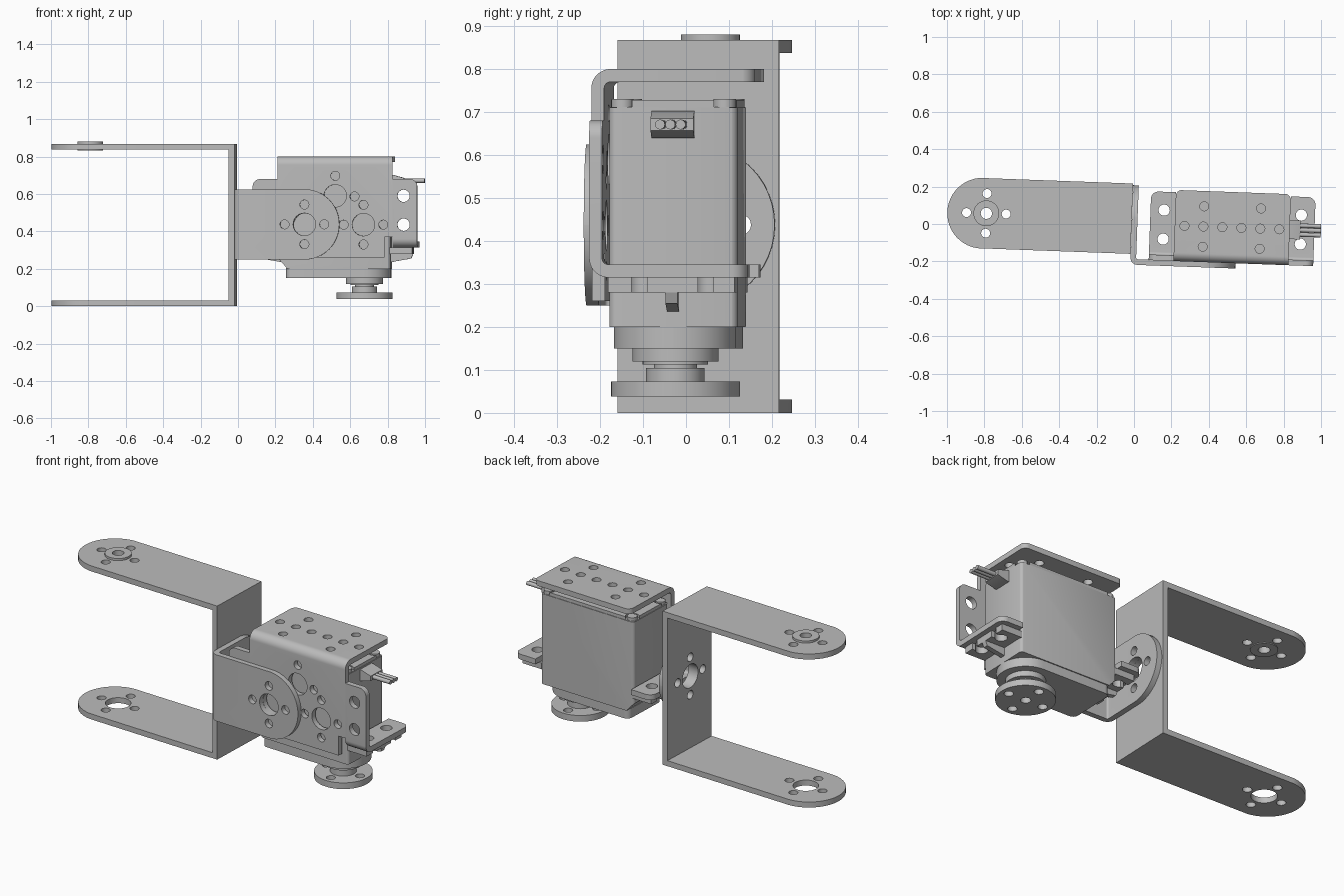
import bpy, bmesh, math

if "Cube" in bpy.data.objects:
    bpy.data.objects.remove(bpy.data.objects["Cube"], do_unlink=True)

grey = bpy.data.materials.new("plain_grey")
grey.use_nodes = True
colour = (0.5, 0.5, 0.5, 1)
grey.diffuse_color = colour
grey.node_tree.nodes["Principled BSDF"].inputs["Base Color"].default_value = colour
TURN = math.radians(-2.1)
parts = []


def rounded(*corners):
    """Right-angled outline; each corner is (u, v) or (u, v, radius)."""
    out = []
    for i, c in enumerate(corners):
        u, v = c[:2]
        if len(c) == 2:
            out.append((u, v))
            continue
        r = c[2]
        dirs = []
        for n in (corners[i - 1], corners[(i + 1) % len(corners)]):
            d = math.hypot(n[0] - u, n[1] - v)
            dirs.append(((n[0] - u) / d, (n[1] - v) / d))
        (au, av), (bu, bv) = dirs
        cu, cv = u + (au + bu) * r, v + (av + bv) * r
        for k in range(13):
            t = math.pi / 2 * k / 12
            s, w = math.sin(t), math.cos(t)
            out.append((cu - r * (bu * w + au * s), cv - r * (bv * w + av * s)))
    return out


def box2(u0, u1, v0, v1):
    return [(u0, v0), (u1, v0), (u1, v1), (u0, v1)]


def circle(u, v, r, n=32):
    return [(u + r * math.cos(2 * math.pi * k / n),
             v + r * math.sin(2 * math.pi * k / n)) for k in range(n)]


def prism(name, axis, lo, hi, *outlines):
    """Extrude one or more outlines along an axis into one object."""
    place = {"x": lambda u, v, w: (w, u, v), "y": lambda u, v, w: (u, w, v),
             "z": lambda u, v, w: (u, v, w)}[axis]
    bm = bmesh.new()
    for pts in outlines:
        a = [bm.verts.new(place(u, v, lo)) for u, v in pts]
        b = [bm.verts.new(place(u, v, hi)) for u, v in pts]
        bm.faces.new(a)
        bm.faces.new(b[::-1])
        for i in range(len(a)):
            j = (i + 1) % len(a)
            bm.faces.new((a[i], b[i], b[j], a[j]))
    bmesh.ops.recalc_face_normals(bm, faces=bm.faces)
    me = bpy.data.meshes.new(name)
    bm.to_mesh(me)
    bm.free()
    me.materials.append(grey)
    ob = bpy.data.objects.new(name, me)
    bpy.context.collection.objects.link(ob)
    parts.append(ob)
    return ob


def carve(ob, axis, lo, hi, *outlines, op="DIFFERENCE"):
    """Cut holes through a part, or trim it to an outline."""
    tool = prism("cutter", axis, lo, hi, *outlines)
    parts.remove(tool)
    mod = ob.modifiers.new("carve", "BOOLEAN")
    mod.operation, mod.solver, mod.object = op, "EXACT", tool
    dg = bpy.context.evaluated_depsgraph_get()
    me = bpy.data.meshes.new_from_object(ob.evaluated_get(dg))
    ob.modifiers.clear()
    ob.data = me
    bpy.data.objects.remove(tool, do_unlink=True)


def trim(ob, axis, outline):
    carve(ob, axis, -2, 2, outline, op="INTERSECT")


def hole_pattern(u, v, big=0.066, small=0.024, ring=0.106):
    return [circle(u, v, big)] + [circle(u + ring * du, v + ring * dv, small, 20)
                                  for du, dv in ((1, 0), (-1, 0), (0, 1), (0, -1))]


# Long U bracket with rounded arm ends
TOP, T = 0.868, 0.031
u_bracket = prism("u_bracket", "y", -0.16, 0.216,
                  [(-1, 0), (-0.013, 0), (-0.013, TOP), (-1, TOP), (-1, TOP - T),
                   (-0.013 - T, TOP - T), (-0.013 - T, T), (-1, T)])
trim(u_bracket, "z", rounded((-1, -0.161, 0.1885), (0.1, -0.161), (0.1, 0.217),
                             (-1, 0.217, 0.1885)))
carve(u_bracket, "z", -1, 2, *hole_pattern(-0.791, 0.028))
carve(u_bracket, "x", -0.2, 0.2, *hole_pattern(0.022, 0.4375))
bearing = prism("arm_bearing", "z", 0.832, 0.88, circle(-0.791, 0.028, 0.069))
carve(bearing, "z", 0, 2, circle(-0.791, 0.028, 0.03))

# Angle bracket joining the two brackets
angle = prism("angle_bracket", "z", 0.25, 0.625,
              rounded((-0.0128, -0.218, 0.04), (0.55, -0.218), (0.55, -0.188),
                      (0.018, -0.188, 0.01), (0.018, 0.207), (-0.0128, 0.207)))
trim(angle, "y", rounded((-0.1, 0.249), (0.55, 0.249, 0.188), (0.55, 0.626, 0.188),
                         (-0.1, 0.626)))
trim(angle, "x", rounded((-0.3, 0.249), (0.207, 0.249, 0.188), (0.207, 0.626, 0.188),
                         (-0.3, 0.626)))
carve(angle, "y", -0.5, -0.1, *hole_pattern(0.363, 0.4375, 0.06))
carve(angle, "x", -0.2, 0.1, *hole_pattern(0.022, 0.4375))

# Motor bracket: middle plate with the top flange
plate = prism("bracket_middle", "x", 0.218, 0.833,
              rounded((-0.19, 0.26), (-0.16, 0.26), (-0.16, 0.77, 0.015),
                      (0.19, 0.77), (0.19, 0.8), (-0.19, 0.8, 0.045)))
trim(plate, "y", [(0.26, 0.2), (0.79, 0.2), (0.79, 0.37), (0.9, 0.37), (0.9, 0.9),
                  (0.1, 0.9), (0.1, 0.37), (0.26, 0.37)])
trim(plate, "z", rounded((0.217, -0.3), (0.834, -0.3), (0.834, 0.191, 0.035),
                         (0.217, 0.191, 0.035)))
carve(plate, "z", 0.7, 0.9,
      *[circle(0.27 + 0.1015 * i, 0, 0.024, 20) for i in range(6)],
      *[circle(x, y, 0.024, 20) for x in (0.3715, 0.676) for y in (-0.108, 0.108)])
carve(plate, "y", -0.3, -0.1, *hole_pattern(0.678, 0.436, 0.06),
      circle(0.527, 0.59, 0.06), circle(0.527, 0.697, 0.024, 20),
      circle(0.63, 0.587, 0.024, 20), circle(0.424, 0.587, 0.024, 20),
      *hole_pattern(0.365, 0.436, 0.06)[:1])

# Bracket ears bent back at the bottom, and motor lugs under them
MID = 0.5255
for side, label in ((-1, "right"), (1, "left")):
    inner, outer = MID + side * 0.3075, MID + side * 0.44
    hole_x = MID + side * 0.367
    ear = prism(label + "_bracket_ear", "x", min(inner, outer), max(inner, outer),
                rounded((-0.19, 0.315, 0.045), (0.178, 0.315), (0.178, 0.345),
                        (-0.16, 0.345, 0.015), (-0.16, 0.68), (-0.19, 0.68)))
    trim(ear, "y", rounded((MID, 0.3), (outer, 0.3), (outer, 0.68, 0.04), (MID, 0.68)))
    trim(ear, "z", rounded((MID, -0.3), (outer, -0.3), (outer, 0.178, 0.04),
                           (MID, 0.178)))
    carve(ear, "z", 0.2, 0.4, *[circle(hole_x, y, 0.03) for y in (-0.075, 0.08)])
    carve(ear, "y", -0.4, -0.1, *[circle(hole_x, z, 0.033) for z in (0.436, 0.59)])

    a, b = MID + side * 0.29, MID + side * 0.412
    lug = prism(label + "_motor_lug", "z", 0.28, 0.315,
                box2(min(a, b), max(a, b), -0.147, 0.147))
    for y in (-0.075, 0.08):
        carve(lug, "z", 0.2, 0.4, circle(hole_x, y, 0.031))
        carve(lug, "z", 0.2, 0.4, box2(min(hole_x, b + side * 0.05),
                                       max(hole_x, b + side * 0.05),
                                       y - 0.018, y + 0.018))
    prism(label + "_lug_rib", "y", -0.014, 0.014,
          [(a, 0.235), (b - side * 0.01, 0.255), (b, 0.28), (a, 0.28)])

# Motor case, cap and corner screws
case = prism("motor_case", "y", -0.149, 0.149,
             [(0.225, 0.25), (0.27, 0.2), (0.82, 0.2), (0.82, 0.71), (0.225, 0.71)])
trim(case, "z", rounded((0.224, -0.15, 0.02), (0.821, -0.15, 0.02),
                        (0.821, 0.15, 0.02), (0.224, 0.15, 0.02)))
cap = prism("motor_cap", "z", 0.705, 0.728,
            rounded((0.228, -0.146, 0.02), (0.817, -0.146, 0.02),
                    (0.817, 0.146, 0.02), (0.228, 0.146, 0.02)))
corners = [(x, y) for x in (0.255, 0.79) for y in (-0.119, 0.119)]
carve(cap, "z", 0.712, 0.8, *[circle(x, y, 0.036) for x, y in corners])
for x, y in corners:
    prism("case_screw", "z", 0.7, 0.73, circle(x, y, 0.026))

# Gear lid, output shaft and round horn
AXLE = 0.677
prism("gear_lid", "z", 0.15, 0.205,
      rounded((0.262, -0.143, 0.03), (0.82, -0.143, 0.142),
              (0.82, 0.143, 0.142), (0.262, 0.143, 0.03)))
for name, r, lo, hi in (("shaft_collar", 0.1, 0.12, 0.155), ("shaft_step", 0.076, 0.113, 0.125),
                        ("output_shaft", 0.05, 0.09, 0.12), ("horn_hub", 0.068, 0.07, 0.105)):
    prism(name, "z", lo, hi, circle(AXLE, 0, r, 48))
horn = prism("horn_disc", "z", 0.038, 0.073, circle(AXLE, 0, 0.15, 64))
carve(horn, "z", 0, 0.2, *hole_pattern(AXLE, 0, 0.026))

# Cable plug and three wires
prism("cable_plug", "y", -0.05, 0.05,
      [(0.8, 0.64), (0.83, 0.64), (0.89, 0.657), (0.89, 0.685), (0.83, 0.702), (0.8, 0.702)])
for y in (-0.024, 0, 0.024):
    prism("cable_wire", "x", 0.87, 1.0, circle(y, 0.671, 0.0115, 16))

# Set the whole assembly at its slight turn and smooth the round walls
bpy.ops.object.select_all(action="DESELECT")
for ob in parts:
    ob.rotation_euler.z = TURN
    ob.select_set(True)
bpy.context.view_layer.objects.active = parts[0]
bpy.ops.object.shade_smooth_by_angle(angle=math.radians(30))
